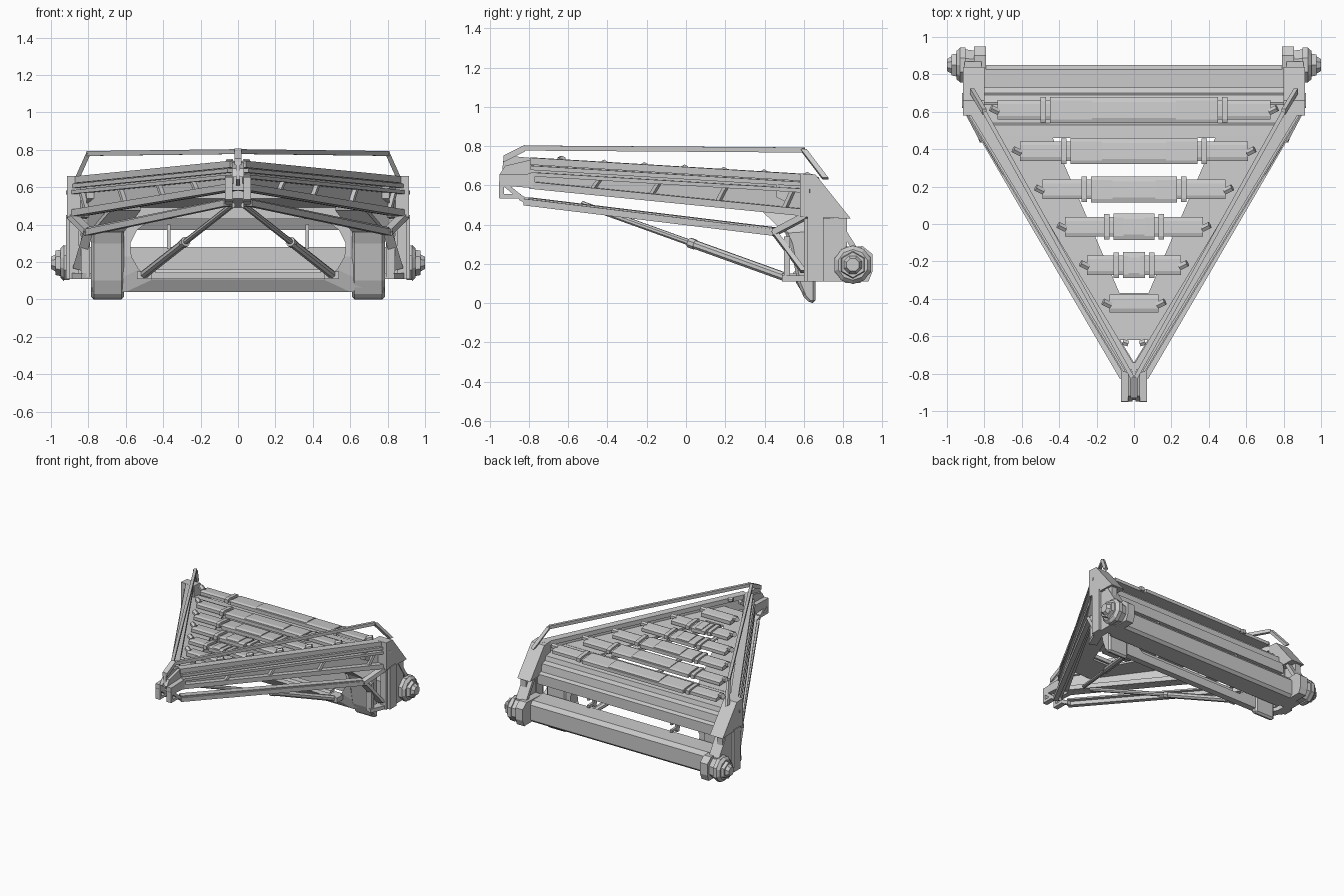
import bpy, bmesh, math
from mathutils import Vector as V

if "Cube" in bpy.data.objects:
    bpy.data.objects.remove(bpy.data.objects["Cube"])

Z = V((0, 0, 1))


def finish(name, bm, mirror):
    bmesh.ops.recalc_face_normals(bm, faces=bm.faces)
    me = bpy.data.meshes.new(name)
    bm.to_mesh(me)
    bm.free()
    ob = bpy.data.objects.new(name, me)
    bpy.context.collection.objects.link(ob)
    if mirror:
        ob.modifiers.new("Mirror", 'MIRROR')
    return ob


def loft(name, a, b, mirror=True):
    """Closed solid between two matching outlines."""
    bm = bmesh.new()
    va, vb = [bm.verts.new(p) for p in a], [bm.verts.new(p) for p in b]
    n = len(a)
    bm.faces.new(va)
    bm.faces.new(vb)
    for i in range(n):
        j = (i + 1) % n
        bm.faces.new((va[i], va[j], vb[j], vb[i]))
    return finish(name, bm, mirror)


def side_prism(name, yz, x0, x1, mirror=True):
    return loft(name, [V((x0, *p)) for p in yz], [V((x1, *p)) for p in yz], mirror)


def box(name, x0, x1, y0, y1, z0, z1, mirror=True):
    return side_prism(name, [(y0, z0), (y1, z0), (y1, z1), (y0, z1)], x0, x1, mirror)


def bar(name, p, q, w, h, up=Z, mirror=True):
    """Rectangular bar, w across and h along the up direction."""
    p, q = V(p), V(q)
    s = (q - p).cross(up).normalized() * w / 2
    u = up.normalized() * h / 2
    sec = [s + u, s - u, -s - u, -s + u]
    return loft(name, [p + c for c in sec], [q + c for c in sec], mirror)


def rod(name, p, q, r, n=8, r2=None):
    p, q = V(p), V(q)
    d = (q - p).normalized()
    s = d.cross(Z).normalized()
    u = s.cross(d)
    sec = [s * math.cos(2 * math.pi * (i + .5) / n) + u * math.sin(2 * math.pi * (i + .5) / n)
           for i in range(n)]
    return loft(name, [p + c * r for c in sec], [q + c * (r2 or r) for c in sec])


def side(y, z, o):
    """Point along the slanted side, o measured inward from its outer face."""
    return V((0.07 + 0.603 * (y + 0.78) - 1.168 * o, y, z))


def zt(y):
    return 0.75 - 0.06 * (y + 0.93)


def zb(y):
    return 0.60 - 0.10 * (y + 0.95)


# Slanted side beams: stacked rails on a recessed web
Y0, Y1 = -0.78, 0.64
for name, f, dz, o, w, h in (("top_rail", zt, -.018, .045, .06, .036),
                             ("upper_rail", zt, -.052, .03, .05, .022),
                             ("middle_rail", zt, -.085, .022, .045, .02),
                             ("bottom_rail", zb, .018, .04, .08, .036)):
    bar(name, side(Y0, f(Y0) + dz, o), side(Y1, f(Y1) + dz, o), w, h)
loft("side_web", [side(Y0, zb(Y0), .04), side(Y0, zt(Y0) - .02, .04),
                  side(Y1, zt(Y1) - .02, .04), side(Y1, zb(Y1), .04)],
     [side(Y0, zb(Y0), .06), side(Y0, zt(Y0) - .02, .06),
      side(Y1, zt(Y1) - .02, .06), side(Y1, zb(Y1), .06)])
along = V((.516, .857, 0))
for y in (-.48, -.18, .16, .50):
    bar("side_post", side(y, zb(y) + .02, .03), side(y + .05, zt(y) - .08, .03), .03, .022, along)

# Nose bracket at the apex
side_prism("nose_cheek", [(-.95, .60), (-.95, .655), (-.77, .66), (-.77, .585)], .03, .07)
side_prism("nose_upper_cheek", [(-.95, .655), (-.92, .70), (-.77, .735), (-.77, .655)], .008, .032)
side_prism("nose_core", [(-.94, .64), (-.93, .735), (-.90, .75), (-.74, .735), (-.74, .60)],
           -.012, .012, False)
bar("nose_hook_front", (.05, -.94, .535), (.05, -.94, .62), .04, .025, V((0, 1, 0)))
bar("nose_hook_base", (.05, -.95, .545), (.05, -.84, .545), .04, .022)
bar("nose_hook_brace", (.05, -.93, .61), (.05, -.82, .52), .04, .03)
bar("nose_hook_foot", (.05, -.85, .54), (.05, -.79, .51), .04, .03)

# Hand rails
rail = [(.01, -.93, .735), (.01, -.82, .790), (.80, .60, .780), (.865, .71, .635)]
bar("hand_rail_front", rail[0], rail[1], .02, .035)
bar("hand_rail", rail[1], rail[2], .022, .026)
bar("hand_rail_rear", rail[2], rail[3], .024, .03, V((0, 1, 0)))

# Lower rails with the bracket that joins them to the rear columns
node = (.80, .45, .36)
bar("lower_rail", (.06, -.82, .515), node, .035, .034)
bar("lower_rail_cap", (.045, -.80, .532), (.785, .45, .38), .05, .012)
bar("bracket_upper", node, (.89, .62, .45), .05, .035)
bar("bracket_lower", node, (.86, .60, .16), .05, .03, V((0, 1, 0)))
bar("bracket_post", (.815, .515, .12), (.815, .515, .34), .05, .03, V((0, 1, 0)))
bar("bracket_base", (.81, .50, .125), (.88, .66, .125), .06, .03)

# Rear corner: wedge, column and axle arm
side_prism("rear_wedge", [(.58, .44), (.58, .66), (.66, .655), (.84, .43)], .80, .915)
box("rear_column", .84, .92, .62, .70, .11, .45)
box("rear_column_web", .85, .90, .60, .82, .11, .43)
bar("axle_link", (.86, .75, .45), (.86, .87, .26), .09, .05)
side_prism("axle_arm", [(.70, .11), (.93, .11), (.95, .16), (.95, .25), (.90, .29), (.70, .28)],
           .79, .855)

# Axle nuts
for x0, x1, r, r2, n in ((.83, .90, .08, .09, 8), (.90, .93, .1, .1, 8),
                         (.93, .95, .098, .078, 10), (.95, .975, .07, .065, 6),
                         (.975, 1.0, .05, .035, 8)):
    rod("axle_nut", (x0, .85, .195), (x1, .85, .195), r, n, r2)

# Rear cross members
side_prism("rear_beam", [(.68, .11), (.83, .11), (.85, .13), (.85, .25), (.825, .28),
                         (.68, .28)], -.80, .80, False)
side_prism("stepped_sill", [(.46, .605), (.53, .60), (.54, .575), (.64, .565), (.65, .53),
                            (.69, .52), (.70, .46), (.73, .45), (.73, .37), (.67, .37),
                            (.62, .46), (.46, .54)], -.81, .81, False)
for z in (.30, .36):
    bar("beam_bracket_arm", (.37, .62, z), (.37, .72, z), .02, .02)
bar("beam_bracket", (.37, .64, .27), (.37, .64, .40), .02, .03, V((0, 1, 0)))

# Arch frame with a rounded opening, its lower edge swept back
half = [((.46, .105), (.60, .04)), ((.53, .16), (.78, .04)), ((.57, .23), (.78, .22)),
        ((.575, .30), (.78, .35)), ((.54, .37), (.72, .44)), ((.46, .43), (.58, .50))]
ring = half + [tuple((-x, z) for x, z in pr) for pr in reversed(half)]
bm = bmesh.new()
rows = [[bm.verts.new((pr[k][0], y + (.04 if k and y < .6 and pr[k][1] < .1 else 0), pr[k][1]))
         for pr in ring] for k, y in ((0, .56), (1, .56), (1, .65), (0, .65))]
for i in range(len(ring)):
    j = (i + 1) % len(ring)
    for a in range(4):
        b = (a + 1) % 4
        bm.faces.new((rows[a][i], rows[a][j], rows[b][j], rows[b][i]))
finish("arch_frame", bm, False)
side_prism("arch_lip", [(.54, .14), (.55, .16), (.60, .16), (.60, .14)], -.44, .44, False)

# Feet sweeping up and inward under the side beams
foot = side_prism("foot", [(.50, .37), (.66, .38), (.66, 0), (.63, 0), (.60, .03),
                           (.57, .10), (.55, .20), (.53, .30)], .61, .785)
bev = foot.modifiers.new("Bevel", 'BEVEL')
bev.width, bev.segments = .014, 1
loft("foot_arm", [(.61, .50, .36), (.78, .50, .36), (.78, .66, .38), (.61, .66, .38)],
     [(.52, .38, .475), (.68, .38, .475), (.68, .58, .50), (.52, .58, .50)])

# Diagonal struts
a, b = V((.03, -.53, .505)), V((.50, .50, .135))
rod("strut_rod", a, a.lerp(b, .6), .016)
rod("strut_sleeve", a.lerp(b, .55), b, .023)
rod("strut_collar", a.lerp(b, .53), a.lerp(b, .56), .027)
box("strut_foot", .46, .54, .49, .58, .11, .15)

# Gusset plates along the inside of the beams
for y0, y1 in ((-.62, -.37), (-.37, -.10), (-.10, .12), (.12, .47)):
    pts = []
    for y, inner in ((y0, False), (y0, True), (y1, True), (y1, False)):
        z = zt(y) - .06
        edge = .09 + .43 * (y + .34) if y0 > -.6 else 0
        pts.append(V((max(0, edge), y, z)) if inner else side(y, z, .06))
    loft("gusset_plate", pts, [p - Z * .015 for p in pts])

# Deck planks with end blocks, necks and clamps
for y, w, c in ((.61, .73, .45), (.39, .61, .34), (.185, .49, .23), (-.015, .37, .11),
                (-.22, .25, .06), (-.425, .13, .13)):
    def slab(name, x0, x1, d, lo, hi, mirror=True):
        ya, yb = y - d, y + d
        side_prism(name, [(ya, zt(ya) + lo), (yb, zt(yb) + lo), (yb, zt(yb) + hi - .006),
                          (yb - .02, zt(yb) + hi), (ya + .02, zt(ya) + hi),
                          (ya, zt(ya) + hi - .006)], x0, x1, mirror)
    if c < w:
        slab("plank_centre", -c, c, .07, -.045, -.012, False)
        slab("plank_panel", -c * .5, c * .5, .062, -.02, -.006, False)
        slab("plank_neck", c - .01, c + .06, .052, -.045, -.022)
        slab("plank_clamp", c + .02, c + .05, .068, -.042, -.006)
        slab("plank_end", c + .055, w, .052, -.045, -.014)
    else:
        slab("front_plank", -w, w, .048, -.045, -.010, False)
    rod("plank_bolt", (w - .005, y - .01, zt(y) - .02), (w + .035, y + .01, zt(y) - .008), .02, 6)
rod("nose_bolt", (.03, -.64, zt(-.64)), (.06, -.63, zt(-.64)), .018, 6)
